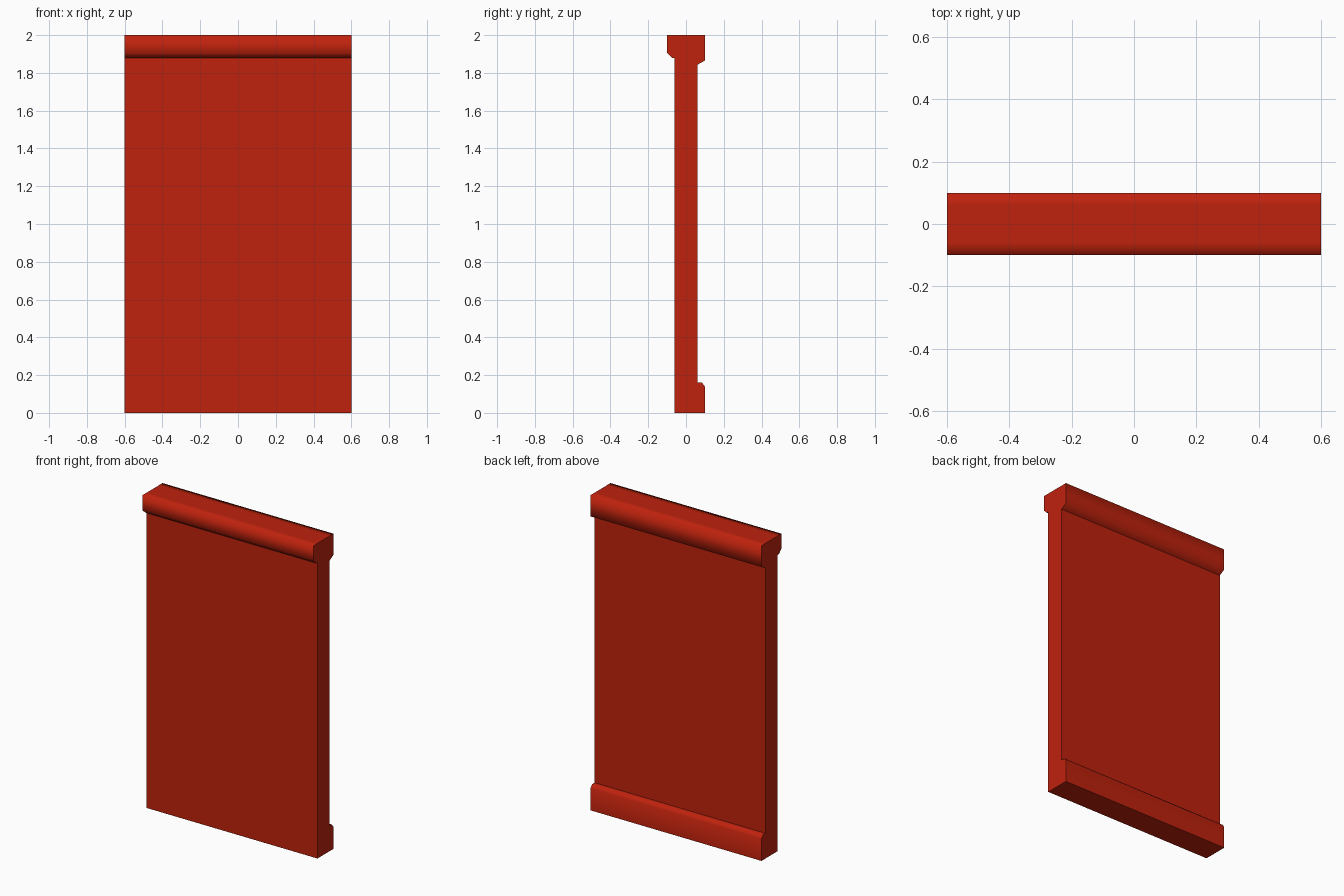
import bpy
import bmesh

cube = bpy.data.objects.get("Cube")
if cube:
    bpy.data.objects.remove(cube, do_unlink=True)

HALF_WIDTH = 0.6
HEIGHT = 2.0
SLAB = 0.06   # half thickness of the panel
TRIM = 0.1    # reach of the trims

RED = (0.52, 0.016, 0.004, 1.0)
red = bpy.data.materials.new("brick red")
red.use_nodes = True
red.diffuse_color = RED
red.node_tree.nodes["Principled BSDF"].inputs["Base Color"].default_value = RED


def extrude_profile(name, profile, closed=False, smooth=True, sharp=()):
    """Sweep a (y, z) profile across the width and cap both ends.
    An open profile leaves out the face that sits against the panel."""
    bm = bmesh.new()
    left, right = ([bm.verts.new((x, y, z)) for y, z in profile]
                   for x in (HALF_WIDTH, -HALF_WIDTH))
    count = len(profile)
    for i in range(count if closed else count - 1):
        j = (i + 1) % count
        face = bm.faces.new((left[i], left[j], right[j], right[i]))
        face.smooth = smooth
    ends = [bm.faces.new(left[::-1]), bm.faces.new(right)]
    bmesh.ops.recalc_face_normals(bm, faces=bm.faces)
    # Crisp edges around the ends and at the chosen profile points
    for end in ends:
        for edge in end.edges:
            edge.smooth = False
    for i in sharp:
        bm.edges.get((left[i], right[i])).smooth = False
    mesh = bpy.data.meshes.new(name)
    bm.to_mesh(mesh)
    bm.free()
    mesh.materials.append(red)
    obj = bpy.data.objects.new(name, mesh)
    bpy.context.collection.objects.link(obj)
    return obj


# Flat wall panel
extrude_profile("wall_panel",
                [(-SLAB, 0), (SLAB, 0), (SLAB, HEIGHT), (-SLAB, HEIGHT)],
                closed=True, smooth=False)

# Top trim on the front, with a chamfered lower edge
extrude_profile("front_top_trim",
                [(-SLAB, HEIGHT), (-TRIM, HEIGHT), (-TRIM, 1.905),
                 (-0.075, 1.88), (-SLAB, 1.88)])

# Top trim on the back, with a sloping underside
extrude_profile("back_top_trim",
                [(SLAB, HEIGHT), (TRIM, HEIGHT), (TRIM, 1.865), (SLAB, 1.843)])

# Skirting along the foot of the back
extrude_profile("back_skirting",
                [(SLAB, 0), (TRIM, 0), (TRIM, 0.14), (0.085, 0.16), (SLAB, 0.16)],
                sharp=(1,))
